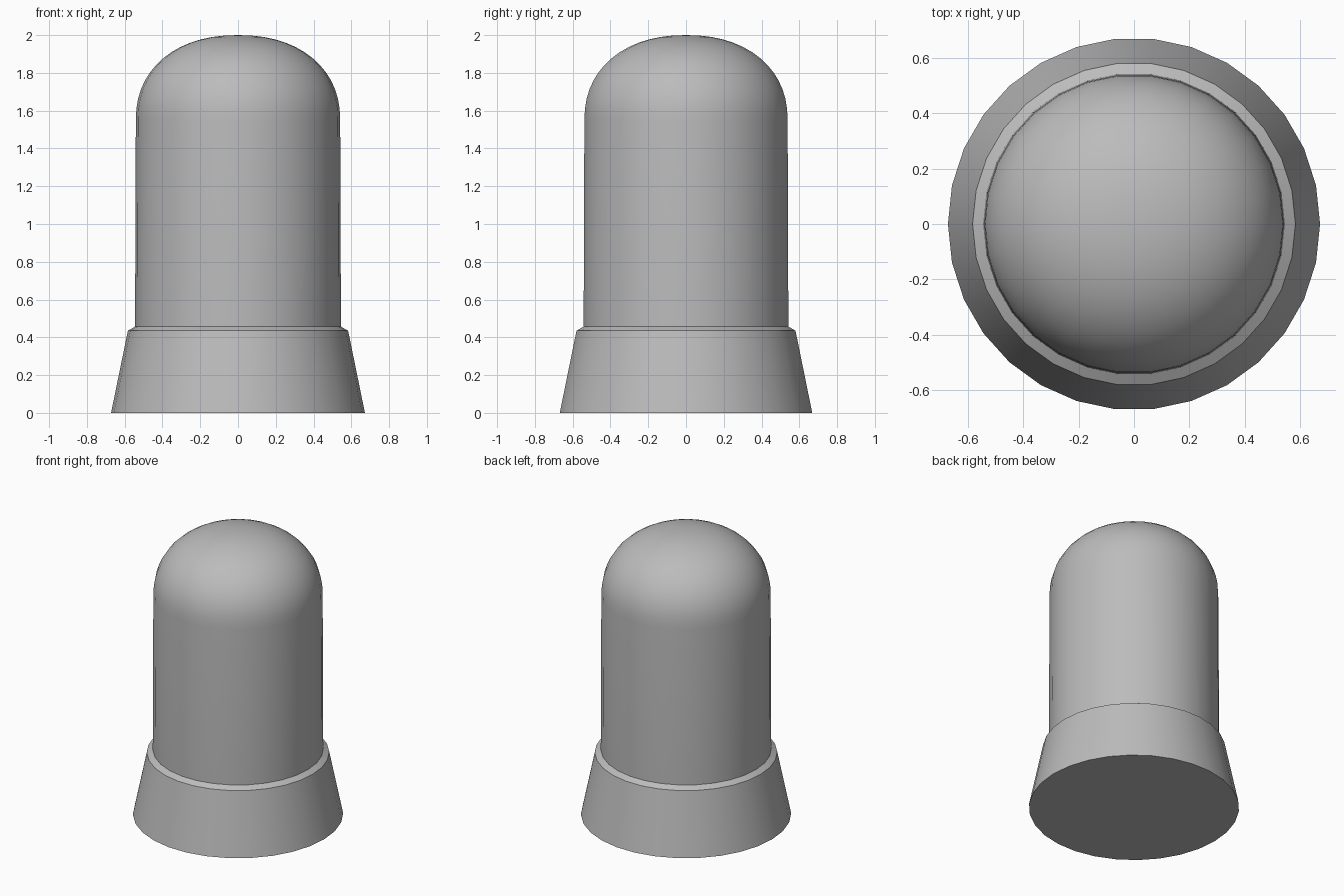
import bpy, bmesh, math

if "Cube" in bpy.data.objects:
    bpy.data.objects.remove(bpy.data.objects["Cube"])

SIDES = 30

grey = bpy.data.materials.new("plain_grey")
grey.diffuse_color = (0.5, 0.5, 0.5, 1)
grey.use_nodes = True
grey.node_tree.nodes["Principled BSDF"].inputs["Base Color"].default_value = grey.diffuse_color


def lathe(name, profile):
    """Spin (radius, z) points around z; radius 0 makes a pole, open ends get a cap."""
    bm = bmesh.new()
    rings = []
    for r, z in profile:
        if r == 0:
            rings.append([bm.verts.new((0, 0, z))] * SIDES)
        else:
            rings.append([bm.verts.new((r * math.cos(2 * math.pi * i / SIDES),
                                        r * math.sin(2 * math.pi * i / SIDES), z))
                          for i in range(SIDES)])
    for a, b in zip(rings, rings[1:]):
        for i in range(SIDES):
            j = (i + 1) % SIDES
            bm.faces.new(list(dict.fromkeys((a[i], a[j], b[j], b[i]))))
    if profile[0][0] > 0:
        bm.faces.new(rings[0][::-1])
    bmesh.ops.recalc_face_normals(bm, faces=bm.faces)
    mesh = bpy.data.meshes.new(name)
    bm.to_mesh(mesh)
    bm.free()
    mesh.materials.append(grey)
    obj = bpy.data.objects.new(name, mesh)
    bpy.context.collection.objects.link(obj)
    bpy.ops.object.select_all(action='DESELECT')
    obj.select_set(True)
    bpy.context.view_layer.objects.active = obj
    bpy.ops.object.shade_smooth_by_angle(angle=math.radians(30))
    return obj


# One continuous body: flared base, bevelled rim, straight wall, rounded dome
profile = [(0.672, 0), (0.583, 0.435), (0.545, 0.457), (0.541, 1.55)]
STEPS, POWER = 14, 2.2
for k in range(1, STEPS):
    t = math.pi / 2 * k / STEPS
    profile.append((0.541 * math.cos(t) ** (2 / POWER),
                    1.55 + 0.45 * math.sin(t) ** (2 / POWER)))
profile.append((0, 2.0))
lathe("domed_post", profile)
